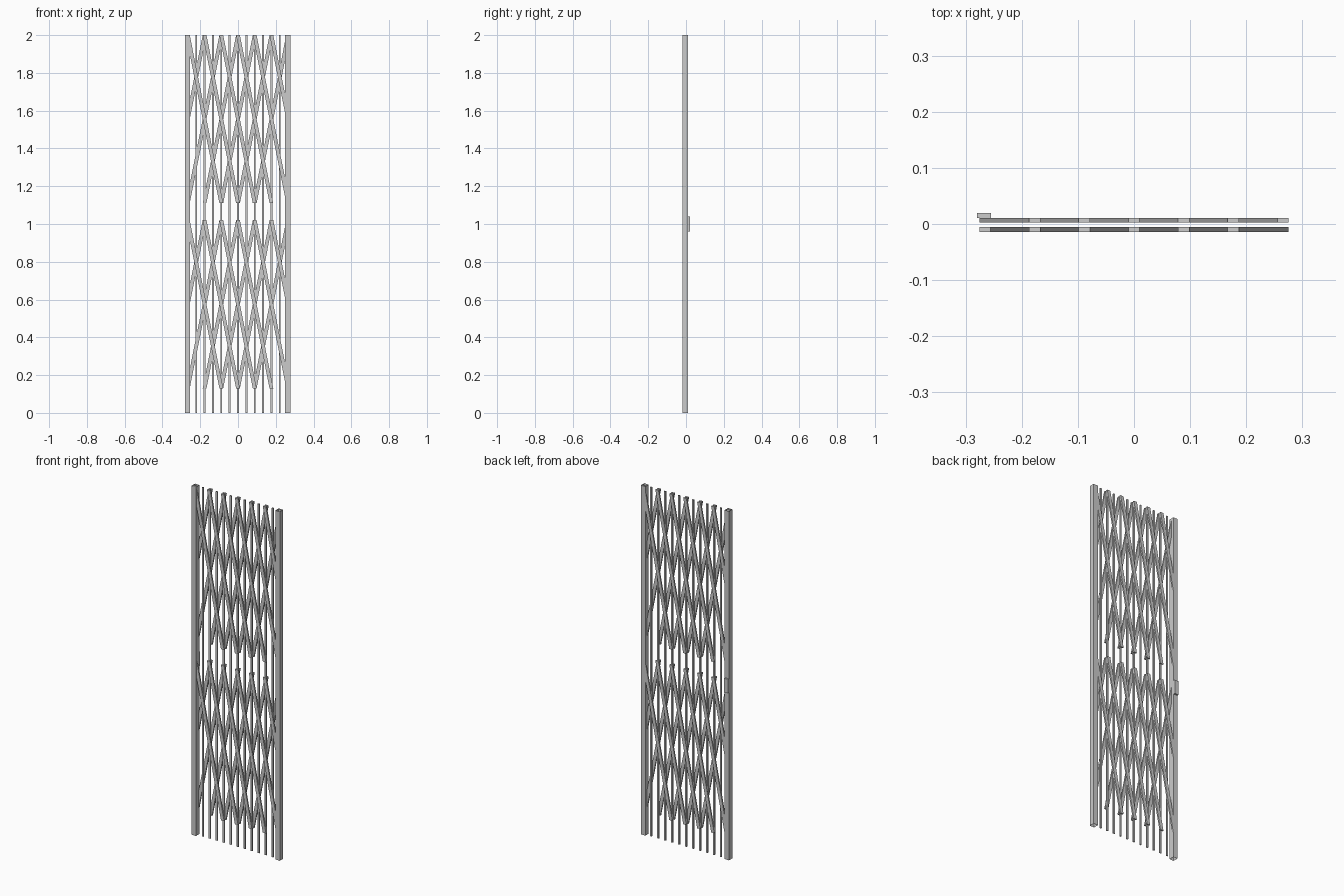
import bpy

if "Cube" in bpy.data.objects:
    bpy.data.objects.remove(bpy.data.objects["Cube"])

PITCH = 0.0885      # spacing of the lattice along x
HALF = 0.01         # half the width of a lattice strip
STEP = 0.445        # height covered by one lattice pitch


def make(name, verts, faces):
    mesh = bpy.data.meshes.new(name)
    mesh.from_pydata(verts, [], faces)
    mesh.update()
    obj = bpy.data.objects.new(name, mesh)
    bpy.context.collection.objects.link(obj)
    return obj


def prism(name, bottom, top, y0, y1, z0, z1, capped=True):
    """Four-sided bar whose x range goes from bottom to top (may lean)."""
    verts = []
    for (xa, xb), z in ((bottom, z0), (top, z1)):
        verts += [(xa, y0, z), (xb, y0, z), (xb, y1, z), (xa, y1, z)]
    faces = [(i, (i + 1) % 4, (i + 1) % 4 + 4, i + 4) for i in range(4)]
    if capped:
        faces += [(3, 2, 1, 0), (4, 5, 6, 7)]
    return make(name, verts, faces)


# End posts: open-ended sheet metal tubes
for name, x0, x1 in (("left_post", -0.28, -0.253), ("right_post", 0.25, 0.278)):
    prism(name, (x0, x1), (x0, x1), -0.019, 0.011, 0, 2, capped=False)

# Thin upright bars running between the two lattice layers
for i in range(-5, 6):
    x = i * PITCH / 2
    span = (x - 0.005, x + 0.005)
    prism("upright_bar", span, span, -0.005, 0.002, 0, 2, capped=False)

# Lattice strips: front layer leans one way, back layer is its mirror
for panel, top in (("upper", 2.0), ("lower", 1.02)):
    for layer, side, y0, y1 in (("front", 1, -0.014, -0.0055), ("back", -1, 0.0025, 0.011)):
        for k in range(-3, 3):
            steps = min(2, 3 - k)
            xt = side * k * PITCH
            xb = side * (k + steps) * PITCH
            prism(f"{panel}_{layer}_strip", (xb - HALF, xb + HALF), (xt - HALF, xt + HALF),
                  y0, y1, top - steps * STEP, top)

# Handle block on the back of the left post
prism("handle", (-0.28, -0.255), (-0.28, -0.255), 0.011, 0.02, 0.96, 1.04)
